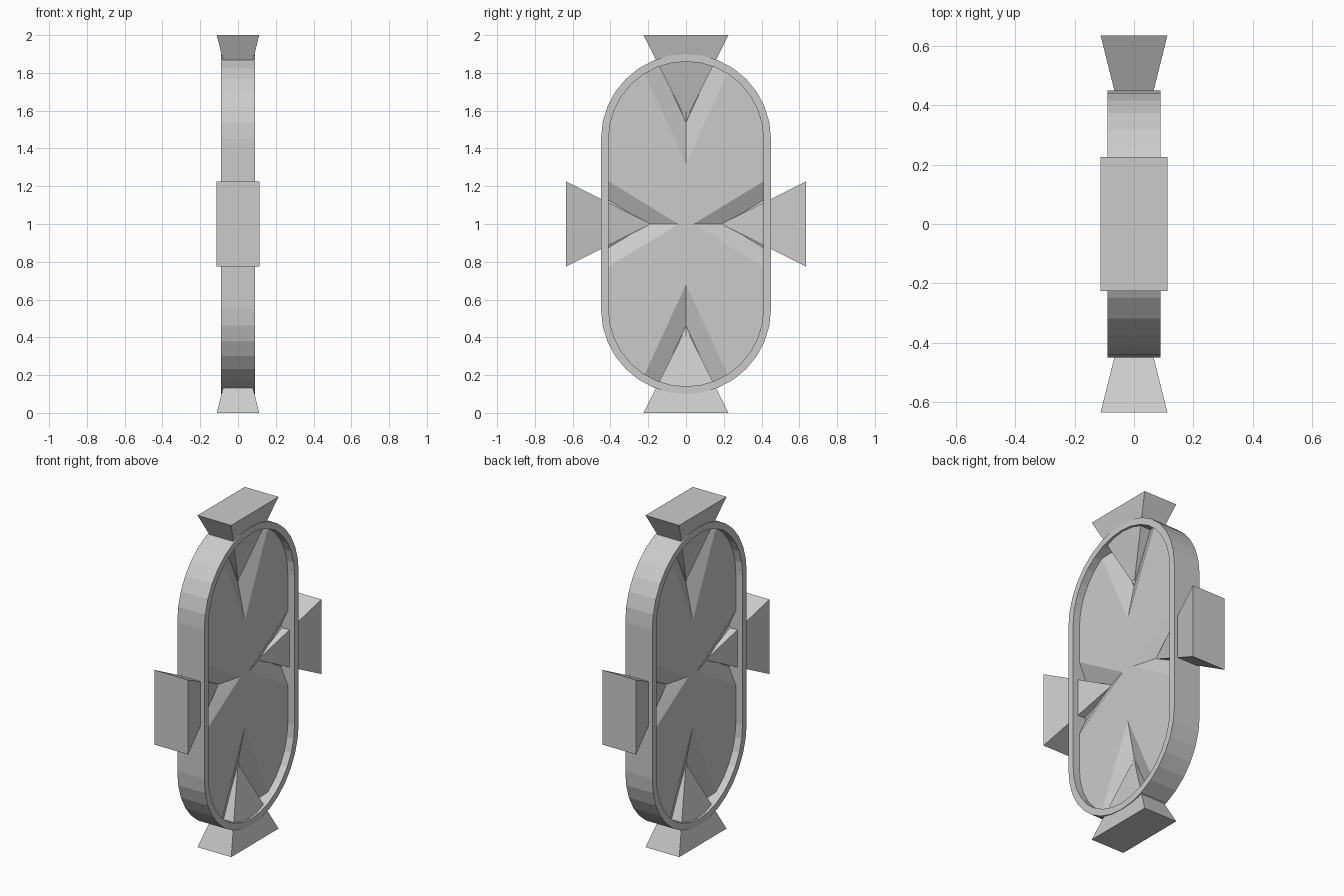
import bpy, bmesh, math
from mathutils import Vector, Matrix

cube = bpy.data.objects.get("Cube")
if cube:
    bpy.data.objects.remove(cube, do_unlink=True)

grey = bpy.data.materials.new("plain_grey")
grey.use_nodes = True
grey.diffuse_color = (0.6, 0.6, 0.6, 1)
grey.node_tree.nodes["Principled BSDF"].inputs["Base Color"].default_value = (0.6, 0.6, 0.6, 1)


def finish(name, bm):
    mesh = bpy.data.meshes.new(name)
    bm.to_mesh(mesh)
    bm.free()
    mesh.materials.append(grey)
    obj = bpy.data.objects.new(name, mesh)
    bpy.context.collection.objects.link(obj)
    return obj


def stadium(radius, steps=16):
    """Upright rounded outline as (y, z) pairs, centred on z = 1."""
    pts = []
    for centre, start in ((1.45, 0), (0.55, math.pi)):
        for i in range(steps + 1):
            a = start + math.pi * i / steps
            pts.append((radius * math.cos(a), centre + radius * math.sin(a)))
    return pts


# Rounded ring frame
bm = bmesh.new()
loops = [[bm.verts.new((x, y, z)) for y, z in stadium(r)]
         for r, x in ((0.45, 0.09), (0.41, 0.09), (0.41, -0.09), (0.45, -0.09))]
count = len(loops[0])
for k in range(4):
    a, b = loops[k], loops[(k + 1) % 4]
    for i in range(count):
        j = (i + 1) % count
        bm.faces.new((a[i], a[j], b[j], b[i]))
bmesh.ops.recalc_face_normals(bm, faces=bm.faces)
finish("ring_frame", bm)

# Four pyramids piercing the frame, tips pointing inward
directions = {"top": (0, 1), "bottom": (0, -1), "left": (1, 0), "right": (-1, 0)}
for name, (dy, dz) in {"top": (0, 1), "bottom": (0, -1), "back": (1, 0), "front": (-1, 0)}.items():
    out, side = Vector((0, dy, dz)), Vector((0, -dz, dy))
    far = 1.0 if dz else 0.635
    centre = Vector((0, 0, 1))
    bm = bmesh.new()
    tip = bm.verts.new(centre + out * (far - 0.45))
    base = [bm.verts.new(centre + out * far + side * s * 0.225 + Vector((x * 0.1125, 0, 0)))
            for s, x in ((1, 1), (-1, 1), (-1, -1), (1, -1))]
    bm.faces.new(base)
    for i in range(4):
        bm.faces.new((base[i], base[(i + 1) % 4], tip))
    bmesh.ops.recalc_face_normals(bm, faces=bm.faces)
    finish(name + "_pyramid", bm)

# Recessed panels with a tapering V groove under each pyramid:
# (outward direction, groove start, spread)
grooves = [((0, 1), 0.32, 0.46), ((0, -1), 0.32, 0.46),
           ((1, 0), 0.04, 0.61), ((-1, 0), 0.04, 0.61)]


def groove_depth(y, z):
    depth = 0
    for (dy, dz), start, spread in grooves:
        along, across = y * dy + z * dz, abs(y * dz - z * dy)
        depth = max(depth, 0.45 * (spread * (along - start) - across))
    return depth


for name, sign in (("left_panel", 1), ("right_panel", -1)):
    bm = bmesh.new()
    bm.faces.new([bm.verts.new((0.045, y, z)) for y, z in stadium(0.43)])
    for (dy, dz), start, spread in grooves:
        out, side = Vector((0, dy, dz)), Vector((0, -dz, dy))
        point = Vector((0, 0, 1)) + out * start
        for normal in (side, side - out * spread, side + out * spread):
            bmesh.ops.bisect_plane(bm, geom=bm.verts[:] + bm.edges[:] + bm.faces[:],
                                   plane_co=point, plane_no=normal.normalized(), dist=1e-5)
    for v in bm.verts:
        v.co.x = sign * (v.co.x - groove_depth(v.co.y, v.co.z - 1))
    if sign < 0:
        bmesh.ops.reverse_faces(bm, faces=bm.faces)
    finish(name, bm)
